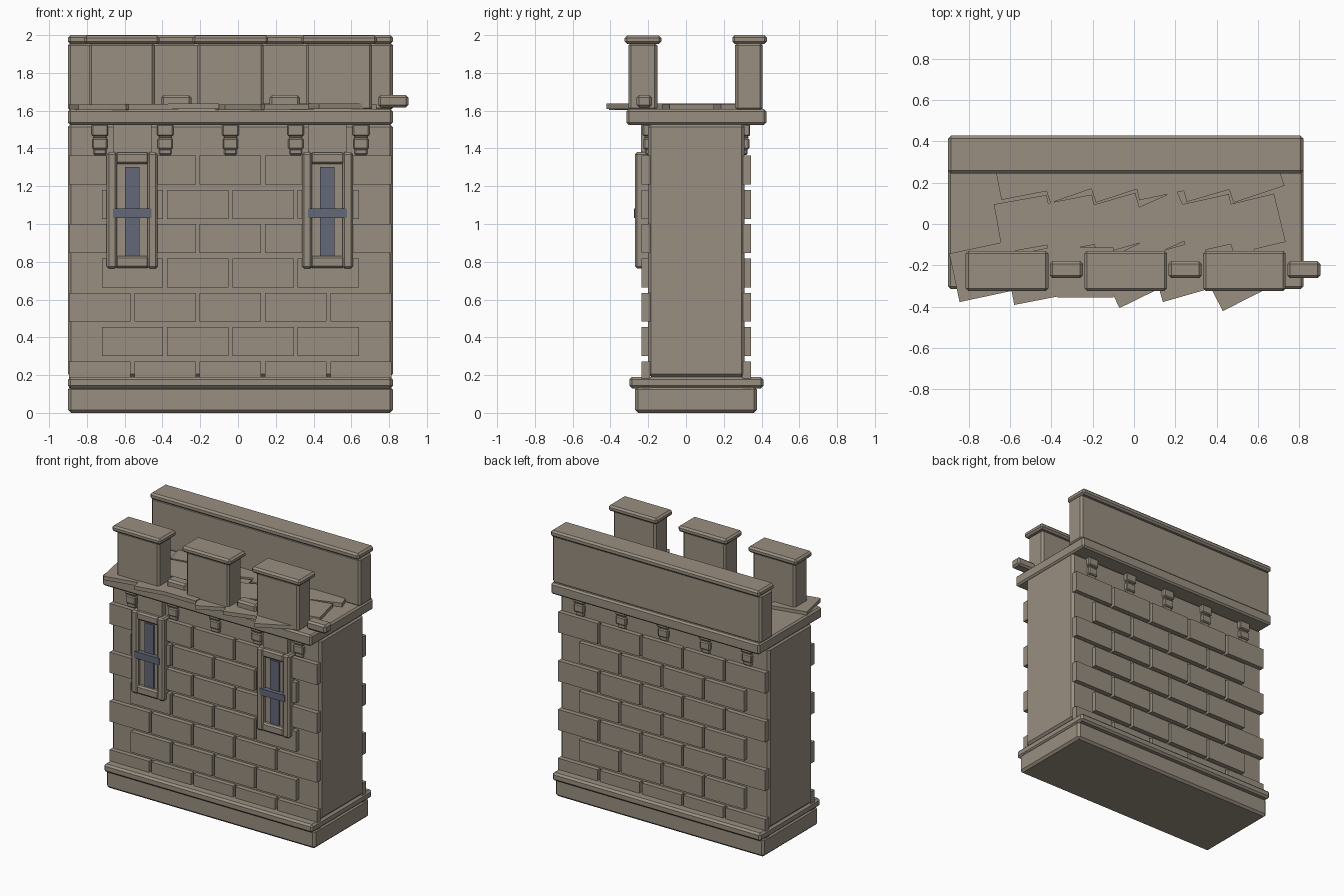
import bpy, math, random
from mathutils import Vector, Matrix

if "Cube" in bpy.data.objects:
    bpy.data.objects.remove(bpy.data.objects["Cube"])

random.seed(4)


def material(name, rgb):
    m = bpy.data.materials.new(name)
    m.diffuse_color = (*rgb, 1)
    m.use_nodes = True
    m.node_tree.nodes["Principled BSDF"].inputs["Base Color"].default_value = m.diffuse_color
    return m


STONE = material("warm grey stone", (0.32, 0.275, 0.22))
SLATE = material("blue grey opening", (0.125, 0.14, 0.185))
FACES = [(0, 2, 3, 1), (4, 5, 7, 6), (0, 1, 5, 4),
         (2, 6, 7, 3), (0, 4, 6, 2), (1, 3, 7, 5)]


def boxes(name, spans, mat=STONE, bevel=0.0, matrices=None):
    """One object made of boxes given as (x0, x1, y0, y1, z0, z1)."""
    verts, faces = [], []
    for i, (x0, x1, y0, y1, z0, z1) in enumerate(spans):
        n = len(verts)
        m = matrices[i] if matrices else Matrix()
        verts += [m @ Vector((x, y, z)) for z in (z0, z1) for y in (y0, y1) for x in (x0, x1)]
        faces += [tuple(n + k for k in f) for f in FACES]
    me = bpy.data.meshes.new(name)
    me.from_pydata(verts, [], faces)
    me.materials.append(mat)
    ob = bpy.data.objects.new(name, me)
    bpy.context.collection.objects.link(ob)
    if bevel:
        b = ob.modifiers.new("bevel", "BEVEL")
        b.width, b.segments = bevel, 1
    return ob


L, R = -0.90, 0.82           # wall ends
CX, CY = -0.04, 0.055        # wall centre
PITCH = 0.3455

# Main wall, plinth and ledges
boxes("wall_body", [(L, R, -0.20, 0.31, 0.19, 1.53)], bevel=0.016)
boxes("plinth", [(L, R, -0.27, 0.375, 0, 0.14)], bevel=0.016)
boxes("plinth_ledge", [(L, R, -0.30, 0.41, 0.13, 0.19)], bevel=0.014)
boxes("walkway_deck", [(L, R, -0.315, 0.425, 1.525, 1.608)], bevel=0.012)

# Rear parapet with coping
boxes("rear_parapet", [(L, R, 0.26, 0.405, 1.60, 1.96)], bevel=0.014)
boxes("rear_coping", [(L, R, 0.245, 0.428, 1.953, 2.0)], bevel=0.013)

# Front merlons, their caps and the low blocks between them
merlons = [CX - 0.575, CX, CX + 0.575]
boxes("merlons", [(x - .175, x + .175, -.305, -.152, 1.60, 1.96) for x in merlons], bevel=0.014)
boxes("merlon_caps", [(x - .2, x + .2, -.325, -.13, 1.953, 1.997) for x in merlons], bevel=0.013)
boxes("crenel_blocks", [(x + .2075, x + .3675, -.262, -.18, 1.618, 1.682) for x in merlons], bevel=0.013)

# Brick courses, alternating five and four per row, front and back
bricks = []
for row in range(7):
    z = 0.12 + 0.1815 * row
    count = 4 if row % 2 else 5
    for i in range(count):
        x = CX + (i - (count - 1) / 2) * PITCH
        for y0, y1 in ((-0.235, -0.19), (0.30, 0.345)):
            bricks.append((x - .1625, x + .1625, y0, y1, z, z + .153))
boxes("bricks", bricks)

# Stepped corbels under the deck, front and back
corbels = []
for i in range(5):
    x = CX + (i - 2) * PITCH
    for half, z0, z1, out in ((.044, 1.465, 1.528, .285), (.034, 1.45, 1.47, .275),
                              (.04, 1.395, 1.455, .28), (.034, 1.365, 1.40, .27)):
        corbels.append((x - half, x + half, CY - out, CY - .245, z0, z1))
        corbels.append((x - half, x + half, CY + .245, CY + out, z0, z1))
boxes("corbels", corbels, bevel=0.007)

# Arrow slit windows
for side, x in (("left", -0.56), ("right", 0.473)):
    boxes(side + "_window_backing", [(x - .102, x + .102, -.238, -.19, .80, 1.528)])
    boxes(side + "_window_frame", [
        (x - .135, x - .08, -.27, -.19, .765, 1.38),
        (x + .08, x + .135, -.27, -.19, .765, 1.38),
        (x - .09, x + .09, -.268, -.19, 1.318, 1.378),
        (x - .09, x + .09, -.268, -.19, .767, .83)], bevel=0.011)
    boxes(side + "_arrow_slit", [(x - .038, x + .038, -.246, -.20, .825, 1.302)], SLATE)
    boxes(side + "_slit_crossbar", [(x - .103, x + .103, -.275, -.22, 1.033, 1.083)], SLATE)

# Loose paving slabs: front row by its lower left corner and turn
front = [(-.845, -.378, 12), (-.58, -.392, 11), (-.37, -.355, 0),
         (-.07, -.407, 26), (.14, -.378, 16), (.43, -.422, 27)]
spans, mats = [], []
for i, (x, y, a) in enumerate(front):
    z = 1.604 + 0.003 * (i % 3)
    spans.append((0, .27, 0, .24, z, z + .028))
    mats.append(Matrix.Translation((x, y, 0)) @ Matrix.Rotation(math.radians(a), 4, "Z"))
# Middle and rear rows, turned at random
for row, y in enumerate((0.0, 0.22)):
    for i in range(6):
        x = -0.53 + 0.222 * i
        z = 1.602 + random.uniform(0, .008)
        a = random.uniform(8, 28) if row == 0 else random.uniform(10, 20)
        h = .12 if row == 0 else .08
        spans.append((-.13, .13, -h, h, z, z + .028))
        mats.append(Matrix.Translation((x, y, 0)) @ Matrix.Rotation(math.radians(a), 4, "Z"))
boxes("paving_slabs", spans, matrices=mats)
